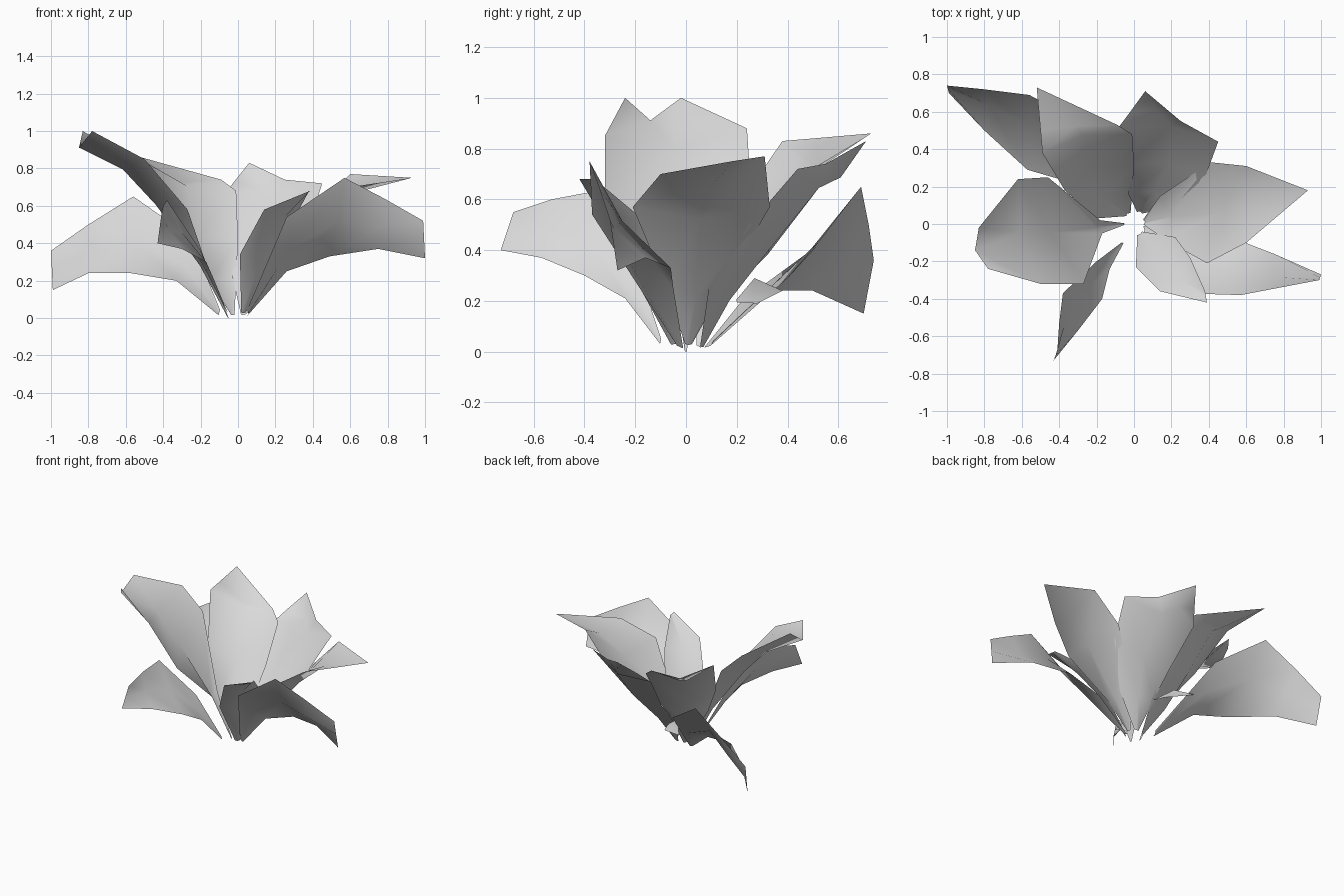
import bpy
import bmesh
from mathutils import Vector

default_cube = bpy.data.objects.get("Cube")
if default_cube:
    bpy.data.objects.remove(default_cube, do_unlink=True)

# One plain grey for the whole plant
leaf_grey = bpy.data.materials.new("leaf_grey")
leaf_grey.use_nodes = True
grey = (0.7, 0.7, 0.7, 1)
leaf_grey.diffuse_color = grey
leaf_grey.node_tree.nodes["Principled BSDF"].inputs["Base Color"].default_value = grey


def build_leaf(name, base, rows, cup, tip_cup=0):
    """Loft a blade, folded along its midrib, from its base through pairs of edge points."""
    base = Vector(base)
    pairs = [(Vector(left), Vector(right)) for left, right in rows]
    # Narrow foot parallel to the first row
    half = (pairs[0][1] - pairs[0][0]) * 0.06
    pairs.insert(0, (base - half, base + half))
    centres = [(left + right) / 2 for left, right in pairs]
    last = len(pairs) - 1
    bm = bmesh.new()
    grid = []
    for i, (left, right) in enumerate(pairs):
        across = right - left
        along = centres[min(i + 1, last)] - centres[max(i - 1, 0)]
        # The midrib sinks towards the underside
        sink = across.cross(along).normalized()
        if sink.z > 0:
            sink.negate()
        depth = tip_cup if i == last else cup * min(across.length / 0.2, 1)
        midrib = centres[i] + sink * depth
        line = []
        for point in (left, midrib, right):
            point.z = max(point.z, 0)
            line.append(bm.verts.new(point))
        grid.append(line)
    for low, high in zip(grid, grid[1:]):
        for c in range(2):
            bm.faces.new((low[c], low[c + 1], high[c + 1], high[c]))
    bmesh.ops.remove_doubles(bm, verts=bm.verts, dist=0.001)
    bmesh.ops.recalc_face_normals(bm, faces=bm.faces)
    # Make the upper side the outside
    if sum(face.normal.z * face.calc_area() for face in bm.faces) < 0:
        bmesh.ops.reverse_faces(bm, faces=bm.faces)
    for face in bm.faces:
        face.smooth = True
    mesh = bpy.data.meshes.new(name)
    bm.to_mesh(mesh)
    bm.free()
    mesh.materials.append(leaf_grey)
    leaf = bpy.data.objects.new(name, mesh)
    bpy.context.collection.objects.link(leaf)


# Tall leaf on the right with a narrow stalk and notched tip
build_leaf("tall_right_leaf", (-.05, 0, 0), [
    ((-.17, -.05, .29), (-.18, .02, .3)),
    ((-.27, -.32, .58), (-.46, .25, .73)),
    ((-.5, -.32, .85), (-.62, .24, .88)),
    ((-.78, -.24, 1), (-.83, -.02, 1)),
], cup=.09, tip_cup=.1)

# Drooping leaf reaching back and right
build_leaf("back_right_drooping_leaf", (-.1, .09, .03), [
    ((-.33, .22, .2), (-.26, .53, .44)),
    ((-.57, .29, .24), (-.56, .69, .65)),
    ((-.8, .5, .24), (-.8, .72, .5)),
    ((-.99, .7, .15), (-1, .74, .36)),
], cup=.04)

# Broad leaves at the back, overlapping near their feet
build_leaf("back_right_leaf", (-.03, .05, .02), [
    ((-.2, .03, .28), (-.01, .16, .2)),
    ((-.37, .18, .54), (0, .32, .42)),
    ((-.49, .38, .83), (-.01, .48, .68)),
    ((-.5, .5, .84), (-.09, .53, .74)),
    ((-.52, .73, .86), (-.52, .73, .86)),
], cup=.07)
build_leaf("back_leaf", (.03, .06, .02), [
    ((-.03, .16, .22), (.2, .09, .25)),
    ((-.03, .32, .38), (.38, .25, .5)),
    ((-.08, .52, .65), (.45, .44, .72)),
    ((-.02, .6, .73), (.25, .55, .74)),
    ((.06, .71, .83), (.06, .71, .83)),
], cup=.06)

# Small leaf tucked under the back ones
build_leaf("small_back_leaf", (0, .2, .2), [
    ((-.02, .28, .19), (-.12, .27, .29)),
    ((-.21, .38, .24), (-.21, .38, .24)),
], cup=.02)

# Wide pointed leaf on the left
build_leaf("left_leaf", (.05, .01, .03), [
    ((.16, -.08, .26), (.14, .15, .26)),
    ((.39, -.21, .57), (.41, .33, .57)),
    ((.6, -.1, .7), (.6, .31, .77)),
    ((.93, .18, .75), (.93, .18, .75)),
], cup=.07)

# Front leaves
build_leaf("front_left_drooping_leaf", (.05, -.03, .03), [
    ((.26, -.05, .25), (.26, -.37, .54)),
    ((.49, -.06, .33), (.57, -.38, .75)),
    ((.75, -.16, .37), (.78, -.34, .64)),
    ((1, -.27, .32), (.99, -.3, .52)),
], cup=.04)
build_leaf("front_leaf", (.03, -.05, .03), [
    ((.01, -.23, .34), (.22, -.07, .36)),
    ((.14, -.36, .58), (.3, -.18, .53)),
    ((.39, -.42, .68), (.38, -.36, .68)),
], cup=.04)
build_leaf("front_right_leaf", (-.06, -.1, .04), [
    ((-.13, -.24, .21), (-.2, -.2, .36)),
    ((-.17, -.4, .3), (-.38, -.37, .63)),
    ((-.3, -.57, .37), (-.4, -.53, .6)),
    ((-.43, -.73, .4), (-.41, -.68, .55)),
], cup=.025)
